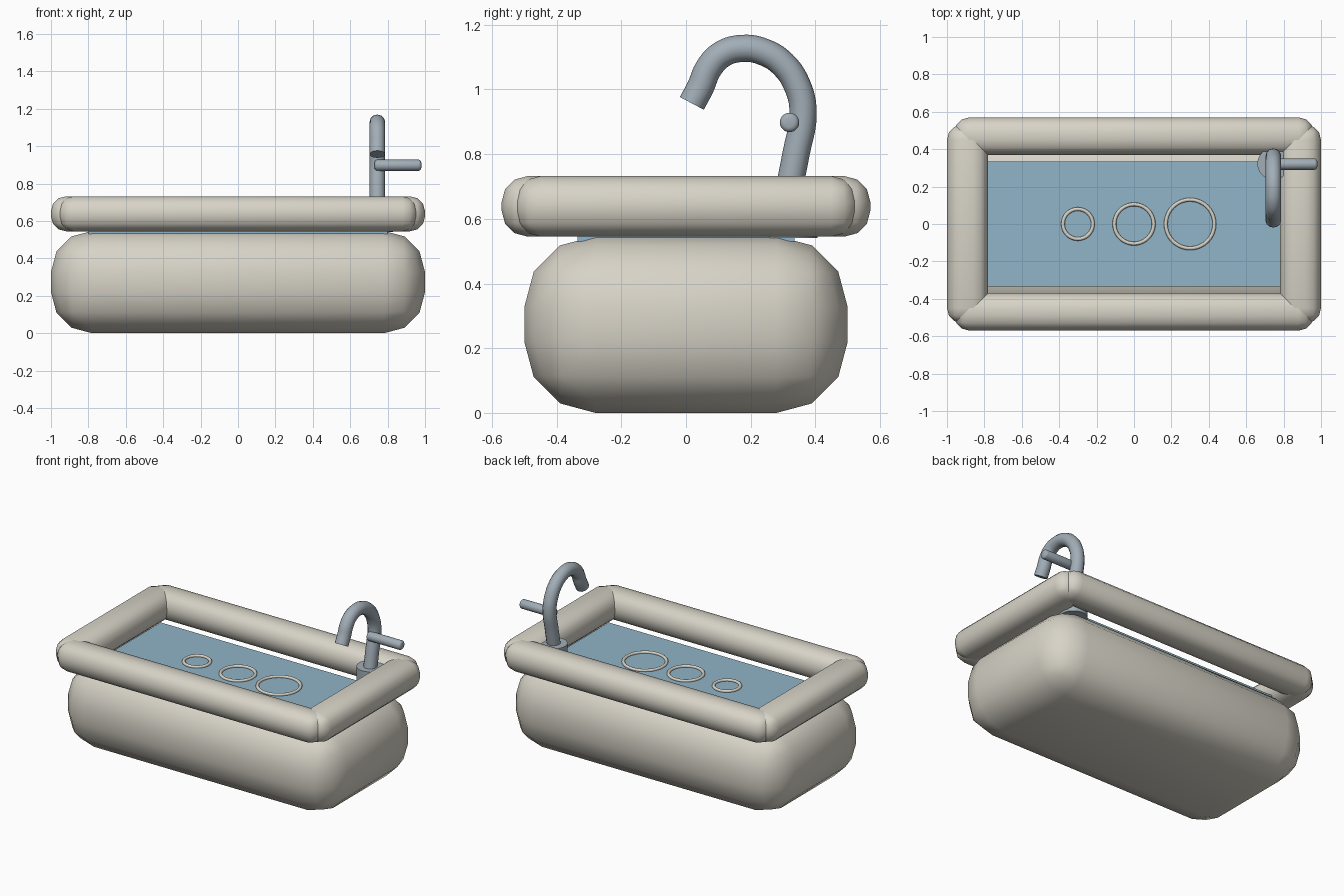
import bpy, math

if "Cube" in bpy.data.objects:
    bpy.data.objects.remove(bpy.data.objects["Cube"])


def material(name, rgb):
    m = bpy.data.materials.new(name)
    m.diffuse_color = (*rgb, 1)
    m.use_nodes = True
    m.node_tree.nodes["Principled BSDF"].inputs["Base Color"].default_value = m.diffuse_color
    return m


STONE = material("warm_stone", (0.68, 0.65, 0.57))
WATER = material("water_blue", (0.28, 0.46, 0.58))
STEEL = material("brushed_steel", (0.36, 0.42, 0.47))


def finish(ob, name, mat, angle=60):
    ob.name = name
    ob.data.materials.clear()
    ob.data.materials.append(mat)
    bpy.ops.object.shade_smooth_by_angle(angle=math.radians(angle))
    return ob


def apply_bevel(ob, width, segments, angle=30):
    mod = ob.modifiers.new("round", 'BEVEL')
    mod.width, mod.segments = width, segments
    mod.limit_method, mod.angle_limit = 'ANGLE', math.radians(angle)
    bpy.ops.object.modifier_apply(modifier=mod.name)


def box(name, centre, size, mat, bevel, segments=3):
    bpy.ops.mesh.primitive_cube_add(size=1, location=centre)
    ob = bpy.context.object
    ob.scale = size
    bpy.ops.object.transform_apply(location=False, rotation=False, scale=True)
    if bevel:
        apply_bevel(ob, bevel, segments)
    return finish(ob, name, mat, 60 if bevel else 30)


# Rounded basin
box("basin", (0, 0, 0.2735), (2, 1, 0.547), STONE, 0.22)

# Padded rim: long bars front and back, short bars at the ends
for side, label in ((-1, "front"), (1, "back")):
    box(f"rim_{label}", (0, side * 0.47, 0.6385), (1.92, 0.2, 0.187), STONE, 0.08)
for side, label in ((-1, "left"), (1, "right")):
    box(f"rim_{label}", (side * 0.89, 0, 0.6385), (0.22, 1.06, 0.187), STONE, 0.08)

# Water slab and floating rings
box("water", (0, 0, 0.55), (1.6, 0.67, 0.04), WATER, 0)
for i, radius in enumerate((0.08, 0.105, 0.13)):
    bpy.ops.mesh.primitive_torus_add(location=((i - 1) * 0.3, 0, 0.574), major_radius=radius,
                                     minor_radius=0.01, major_segments=40, minor_segments=10)
    finish(bpy.context.object, f"ring_{i + 1}", STONE, 80)

# Tap base
TAP_X = 0.745
bpy.ops.mesh.primitive_cylinder_add(vertices=32, radius=0.085, depth=0.16,
                                    location=(TAP_X, 0.322, 0.62))
finish(bpy.context.object, "tap_base", STEEL, 30)

# Swan-neck spout swept along a curve
path = [(0.316, 0.68), (0.34, 0.80), (0.362, 0.93), (0.345, 1.01), (0.30, 1.078),
        (0.24, 1.116), (0.175, 1.127), (0.11, 1.108), (0.068, 1.062), (0.046, 1.01),
        (0.018, 0.957)]
curve = bpy.data.curves.new("spout_path", 'CURVE')
curve.dimensions = '3D'
curve.bevel_depth, curve.bevel_resolution = 0.042, 4
curve.resolution_u, curve.use_fill_caps = 5, True
spline = curve.splines.new('BEZIER')
spline.bezier_points.add(len(path) - 1)
for point, (y, z) in zip(spline.bezier_points, path):
    point.co = (TAP_X, y, z)
    point.handle_left_type = point.handle_right_type = 'AUTO'
spout = bpy.data.objects.new("spout", curve)
bpy.context.collection.objects.link(spout)
bpy.ops.object.select_all(action='DESELECT')
spout.select_set(True)
bpy.context.view_layer.objects.active = spout
bpy.ops.object.convert(target='MESH')
finish(bpy.context.object, "spout", STEEL, 45)

# Lever with rounded ends
bpy.ops.mesh.primitive_cylinder_add(vertices=20, radius=0.03, depth=0.25,
                                    location=(0.855, 0.32, 0.898),
                                    rotation=(0, math.pi / 2, 0))
apply_bevel(bpy.context.object, 0.015, 3, 40)
finish(bpy.context.object, "lever", STEEL, 50)
